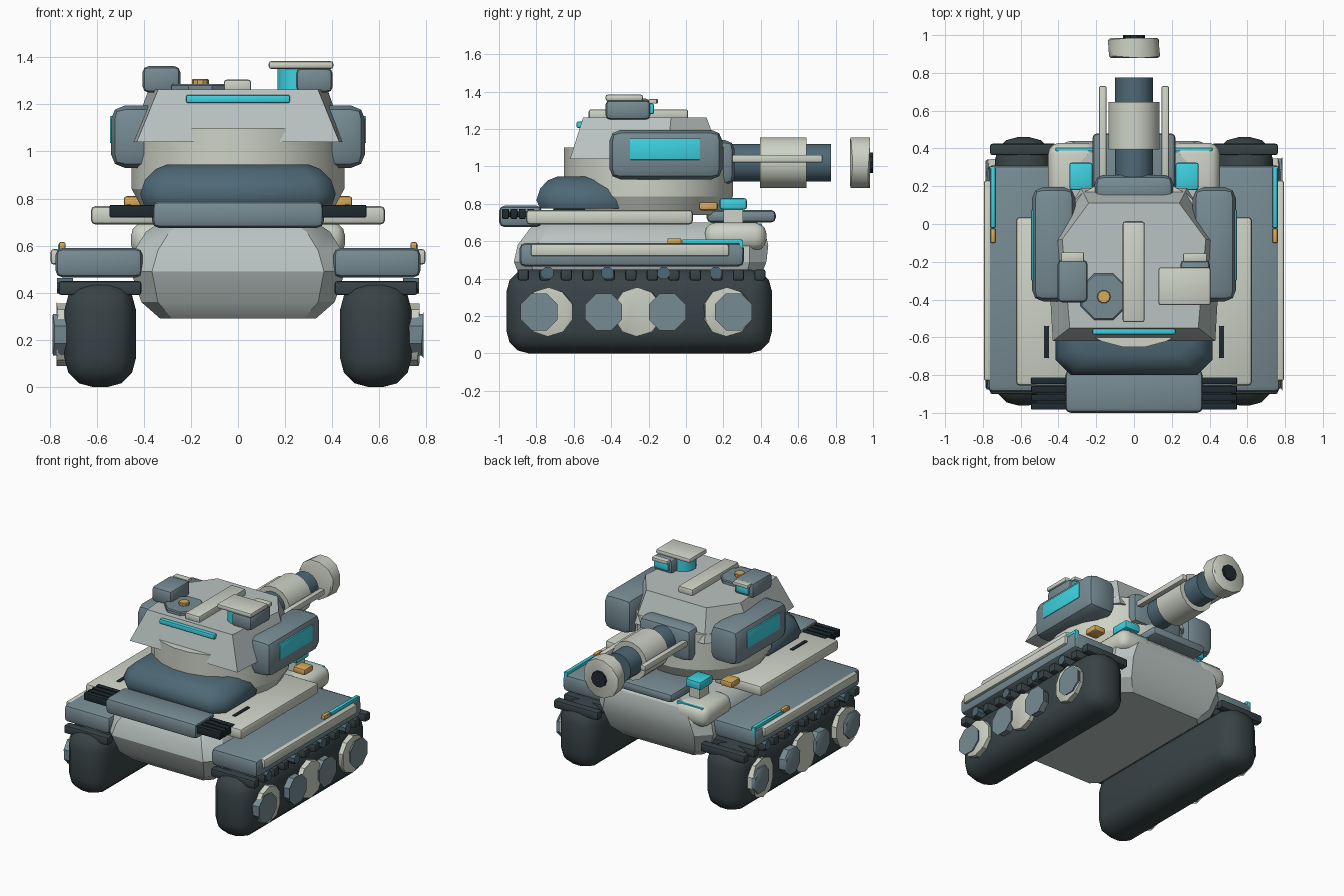
import bpy, bmesh, math
from mathutils import Matrix, Vector

if "Cube" in bpy.data.objects:
    bpy.data.objects.remove(bpy.data.objects["Cube"])


def mat(name, r, g, b):
    m = bpy.data.materials.new(name)
    m.diffuse_color = (r ** 2.2, g ** 2.2, b ** 2.2, 1)
    m.use_nodes = True
    m.node_tree.nodes["Principled BSDF"].inputs["Base Color"].default_value = m.diffuse_color
    return m


IVORY = mat("ivory", .80, .82, .77)
PANEL = mat("panel", .72, .76, .75)
BLUE = mat("slate", .46, .54, .57)
DARK = mat("dark_slate", .31, .41, .46)
TRACK = mat("rubber", .23, .27, .28)
BLACK = mat("black", .14, .18, .20)
CYAN = mat("cyan", .25, .82, .88)
GOLD = mat("gold", .84, .66, .36)


def finish(name, bm, m, bevel=0, seg=2, angle=35):
    if bevel:
        bmesh.ops.bevel(bm, geom=bm.edges[:], offset=bevel, segments=seg,
                        affect='EDGES', profile=.5, clamp_overlap=True)
    bmesh.ops.recalc_face_normals(bm, faces=bm.faces[:])
    me = bpy.data.meshes.new(name)
    bm.to_mesh(me)
    bm.free()
    me.shade_smooth()
    me.set_sharp_from_angle(angle=math.radians(angle))
    me.materials.append(m)
    ob = bpy.data.objects.new(name, me)
    bpy.context.collection.objects.link(ob)
    return ob


def box(name, x, y, z, m, bevel=.012, seg=2):
    """Box from (min, max) ranges on each axis."""
    bm = bmesh.new()
    bmesh.ops.create_cube(bm, size=1)
    for v in bm.verts:
        v.co = Vector([(a + b) / 2 + c * (b - a) for (a, b), c in zip((x, y, z), v.co)])
    return finish(name, bm, m, bevel, seg)


def pair(name, x, y, z, m, bevel=.012, seg=2):
    box(name + "_right", x, y, z, m, bevel, seg)
    box(name + "_left", (-x[1], -x[0]), y, z, m, bevel, seg)


def cyl(name, axis, c, r, a, b, n, m, bevel=0, r2=None):
    """Cylinder along an axis from a to b; c is the centre in the other two axes."""
    bm = bmesh.new()
    bmesh.ops.create_cone(bm, cap_ends=True, segments=n, radius1=r,
                          radius2=r if r2 is None else r2, depth=b - a)
    mid = (a + b) / 2
    rot = Matrix.Rotation(math.pi / n, 4, 'Z')
    if axis == 'X':
        loc, rot = (mid, *c), Matrix.Rotation(math.pi / 2, 4, 'Y') @ rot
    elif axis == 'Y':
        loc, rot = (c[0], mid, c[1]), Matrix.Rotation(-math.pi / 2, 4, 'X') @ rot
    else:
        loc = (*c, mid)
    bm.transform(Matrix.Translation(loc) @ rot)
    if bevel:
        rim = [e for e in bm.edges if any(len(f.verts) > 4 for f in e.link_faces)]
        bmesh.ops.bevel(bm, geom=rim, offset=bevel, segments=1, affect='EDGES')
    return finish(name, bm, m)


def loft(name, rings, m, bevel=0, angle=35):
    """Skin through closed rings of points, capped at both ends."""
    bm = bmesh.new()
    rows = [[bm.verts.new(p) for p in r] for r in rings]
    n = len(rows[0])
    for a, b in zip(rows, rows[1:]):
        for i in range(n):
            bm.faces.new((a[i], a[(i + 1) % n], b[(i + 1) % n], b[i]))
    bm.faces.new(rows[0][::-1])
    bm.faces.new(rows[-1])
    return finish(name, bm, m, bevel, 2, angle)


def oct_ring(z, hx, y0, y1, c):
    half = [(hx - c, y0), (hx, y0 + c), (hx, y1 - c), (hx - c, y1)]
    return [(x, y, z) for x, y in half] + [(-x, y, z) for x, y in half[::-1]]


# hull
loft("hull", [oct_ring(.29, .33, -.80, .32, .05), oct_ring(.36, .41, -.87, .38, .07),
              oct_ring(.49, .455, -.92, .43, .09), oct_ring(.58, .44, -.90, .44, .10),
              oct_ring(.66, .39, -.84, .42, .10), oct_ring(.70, .33, -.80, .38, .10)],
     PANEL, angle=25)

# running gear, mirrored on both sides
pair("track", (.434, .736), (-.96, .46), (0, .45), TRACK, .12, 3)
for i in range(12):
    y = -.87 + i * .115
    pair(f"track_cleat_{i}", (.41, .762), (y - .03, y + .03), (.39, .45), TRACK)
for s, side in ((1, "right"), (-1, "left")):
    def wheel(name, y, r, out, n, m):
        a, b = sorted((s * .70, s * out))
        cyl(f"{name}_{side}", 'X', (y, .222), r, a, b, n, m, .01)
    for i, y in enumerate((-.735, -.26, .22)):
        wheel(f"wheel_rim_{i}", y, .132, .77, 10, IVORY)
    for i, y in enumerate((-.785, -.44, -.10, .255)):
        wheel(f"wheel_hub_{i}", y, .096, .787, 8, BLUE)
    for i, y in enumerate((-.74, -.42, -.12, .16)):
        a, b = sorted((s * .70, s * .768))
        cyl(f"return_roller_{i}_{side}", 'X', (y, .43), .035, a, b, 8, DARK)

# fenders
pair("fender", (.405, .775), (-.89, .31), (.465, .59), BLUE, .03)
pair("fender_rail", (.755, .795), (-.83, .23), (.52, .585), IVORY)
pair("fender_light", (.733, .76), (-.02, .30), (.585, .61), CYAN, .006)
pair("fender_light_end", (.735, .765), (.285, .305), (.53, .605), CYAN, .004)
pair("fender_marker", (.733, .76), (-.10, -.025), (.585, .615), GOLD, .006)

# deck plates and fittings
pair("deck_plate", (.25, .625), (-.855, .037), (.69, .768), IVORY, .02)
pair("deck_slot", (.45, .477), (-.71, -.54), (.755, .774), BLACK, .004)
pair("rear_pad", (.19, .455), (.10, .43), (.55, .70), IVORY, .06, 3)
pair("rear_light_bar", (.21, .415), (.385, .405), (.665, .695), CYAN, .006)
pair("deck_light", (.22, .342), (.18, .325), (.77, .83), CYAN)
pair("deck_light_stand", (.24, .322), (.20, .305), (.68, .78), IVORY, 0)
pair("deck_marker", (.39, .485), (.07, .17), (.765, .81), GOLD)
box("rear_deck_box", (-.22, .22), (.11, .48), (.70, .767), BLUE, .025)

# front box with vent fins
box("front_box", (-.365, .365), (-1.0, -.77), (.675, .79), BLUE, .03)
for i in range(4):
    y = -.965 + i * .045
    pair(f"vent_fin_{i}", (.33, .545), (y - .018, y + .018), (.72, .773), BLACK, .005)
pair("vent_core", (.33, .52), (-.97, -.82), (.73, .76), BLACK, .005)
loft("stowage_roll", [oct_ring(.775, .40, -.78, -.30, .07), oct_ring(.82, .415, -.80, -.30, .08),
                      oct_ring(.88, .395, -.78, -.33, .08), oct_ring(.925, .35, -.74, -.38, .07),
                      oct_ring(.945, .30, -.69, -.42, .06)], DARK, angle=50)

# turret
cyl("turret_drum", 'Z', (0, -.2), .455, .84, 1.10, 24, IVORY)
cyl("turret_ring", 'Z', (0, -.2), .40, .74, .84, 24, IVORY, r2=.455)


def shell_ring(z, pts):
    return [(x, y, z) for x, y in pts] + [(-x, y, z) for x, y in pts[::-1]]


loft("turret_shell", [shell_ring(1.04, ((.43, -.62), (.46, -.10), (.28, .19))),
                      shell_ring(1.262, ((.34, -.55), (.38, -.08), (.24, .11)))], PANEL, angle=10)
box("turret_front_light", (-.22, .22), (-.585, -.55), (1.205, 1.24), CYAN, .008)
pair("side_pod", (.31, .54), (-.41, .195), (.93, 1.195), BLUE, .06, 2)
pair("pod_panel", (.525, .544), (-.30, .075), (1.035, 1.15), CYAN, .004)

# roof fittings
box("roof_spine", (-.06, .056), (-.52, .012), (1.25, 1.305), IVORY)
cyl("hatch", 'Z', (-.16, -.385), .132, 1.25, 1.287, 8, BLUE, .006)
cyl("hatch_button", 'Z', (-.16, -.385), .036, 1.28, 1.307, 10, GOLD, .004)
box("left_sight", (-.405, -.245), (-.415, -.19), (1.25, 1.362), BLUE, .025)
box("left_sight_hood", (-.385, -.265), (-.20, -.15), (1.335, 1.36), IVORY, .006)
box("left_sight_lens", (-.375, -.275), (-.20, -.172), (1.28, 1.335), CYAN, .006)
box("right_sight", (.245, .402), (-.43, -.19), (1.25, 1.355), BLUE, .025)
cyl("sight_drum", 'Z', (.25, -.33), .085, 1.25, 1.35, 12, CYAN)
box("sight_cap", (.13, .405), (-.43, -.23), (1.35, 1.384), IVORY)
box("right_sight_hood", (.26, .385), (-.20, -.155), (1.335, 1.36), IVORY, .006)
box("right_sight_lens", (.265, .38), (-.20, -.172), (1.28, 1.335), CYAN, .006)

# gun
G = (0, 1.02)
box("mantlet", (-.21, .21), (.10, .26), (.90, 1.14), BLUE, .05)
cyl("barrel", 'Y', G, .102, .10, .775, 16, DARK)
cyl("barrel_sleeve", 'Y', G, .138, .395, .645, 16, IVORY)
cyl("muzzle_ring", 'Y', G, .14, .878, .985, 12, IVORY, .012)
cyl("muzzle_bore", 'Y', G, .058, .90, 1.0, 10, BLACK)
pair("recoil_rod", (.145, .185), (.20, .73), (1.02, 1.062), IVORY, .008)
